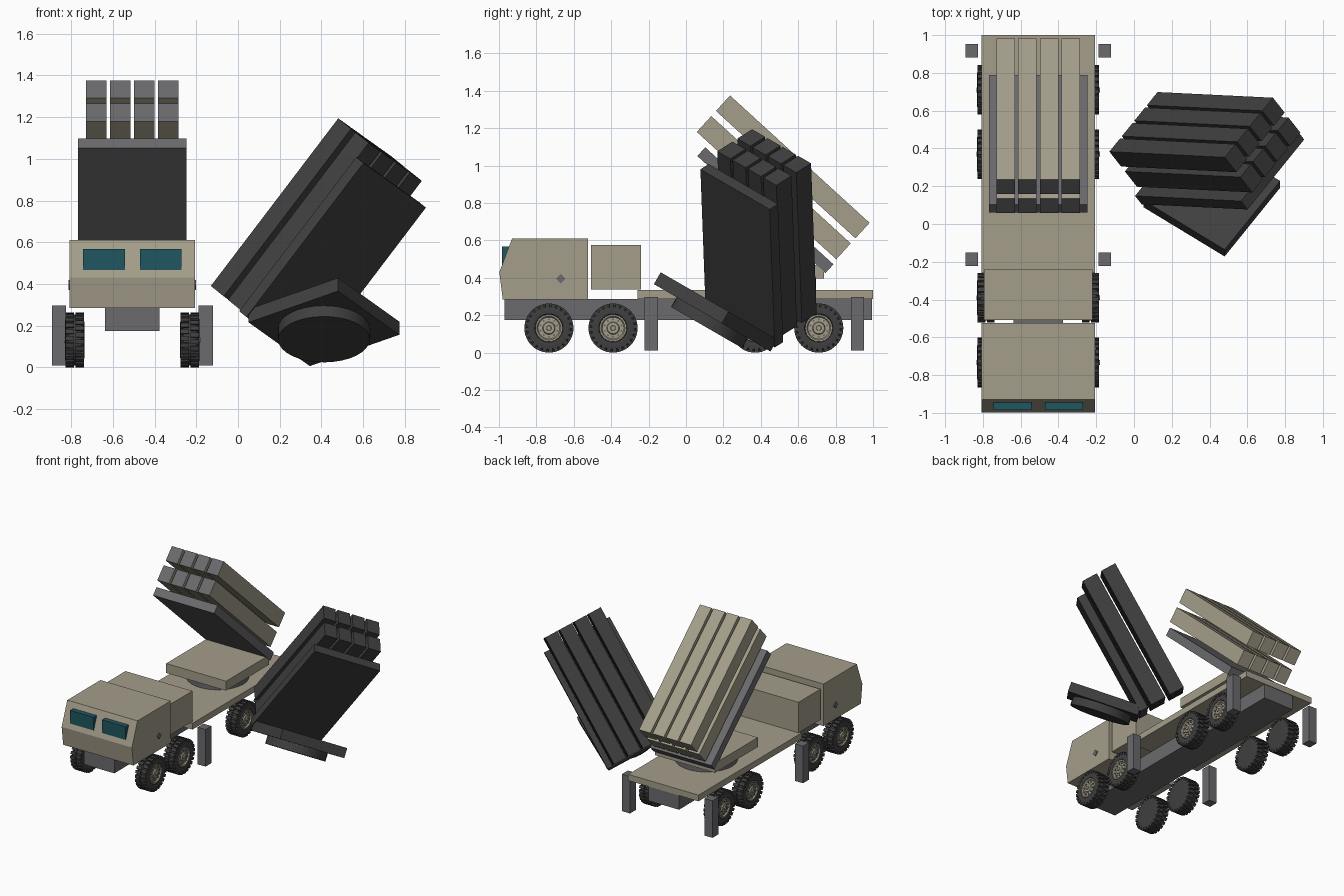
import bpy, bmesh, math
from mathutils import Matrix, Vector

if "Cube" in bpy.data.objects:
    bpy.data.objects.remove(bpy.data.objects["Cube"])

T = Matrix.Translation
R = Matrix.Rotation


def material(name, rgb):
    m = bpy.data.materials.new(name)
    m.diffuse_color = (*rgb, 1)
    m.use_nodes = True
    m.node_tree.nodes["Principled BSDF"].inputs["Base Color"].default_value = m.diffuse_color
    return m


BEIGE = material("sand_beige", (0.37, 0.34, 0.255))
GRAY = material("steel_gray", (0.145, 0.145, 0.155))
DARK = material("dark_gray", (0.05, 0.05, 0.052))
TEAL = material("teal_glass", (0.014, 0.095, 0.12))


def finish(bm, name, mats, smooth=False):
    bmesh.ops.recalc_face_normals(bm, faces=bm.faces)
    me = bpy.data.meshes.new(name)
    bm.to_mesh(me)
    bm.free()
    for m in mats:
        me.materials.append(m)
    ob = bpy.data.objects.new(name, me)
    bpy.context.collection.objects.link(ob)
    if smooth:
        bpy.ops.object.select_all(action='DESELECT')
        ob.select_set(True)
        bpy.context.view_layer.objects.active = ob
        bpy.ops.object.shade_smooth_by_angle(angle=math.radians(35))
    return ob


def add_box(bm, x, y, z, mat=Matrix()):
    """Box from (min, max) pairs."""
    c = Vector(((x[0] + x[1]) / 2, (y[0] + y[1]) / 2, (z[0] + z[1]) / 2))
    s = Matrix.Diagonal((x[1] - x[0], y[1] - y[0], z[1] - z[0], 1))
    return bmesh.ops.create_cube(bm, size=1, matrix=mat @ T(c) @ s)["verts"]


def box(name, x, y, z, m, mat=Matrix()):
    bm = bmesh.new()
    add_box(bm, x, y, z, mat)
    return finish(bm, name, [m])


def add_cyl(bm, r, depth, mat, seg=32):
    return bmesh.ops.create_cone(bm, cap_ends=True, segments=seg, radius1=r,
                                 radius2=r, depth=depth, matrix=mat)["verts"]


CX = -0.507  # truck centre line

# Chassis and bed
box("chassis_frame", (CX - .13, CX + .13), (-.97, .995), (.175, .287), GRAY)
box("cargo_bed", (CX - .3, CX + .3), (-.26, 1), (.287, .335), BEIGE)
box("engine_box", (CX - .286, CX + .286), (-.507, -.24), (.338, .574), BEIGE)

# Cab: side profile extruded across the width
bm = bmesh.new()
profile = [(-.98, .285), (-.525, .285), (-.525, .61), (-.93, .61), (-.998, .43)]
face = bm.faces.new([bm.verts.new((CX - .3, y, z)) for y, z in profile])
ext = bmesh.ops.extrude_face_region(bm, geom=[face])["geom"]
bmesh.ops.translate(bm, vec=(.6, 0, 0),
                    verts=[v for v in ext if isinstance(v, bmesh.types.BMVert)])
finish(bm, "cab", [BEIGE])

for side, s in (("left", -1), ("right", 1)):
    # Windscreen panes
    xs = sorted((CX + s * .036, CX + s * .237))
    box("windscreen_" + side, xs, (-.985, -.93), (.467, .568), TEAL)
    # Diamond plate on the door
    bm = bmesh.new()
    add_cyl(bm, .025, .008, T((CX + s * .302, -.67, .395)) @ R(math.pi / 2, 4, 'Y'), 4)
    finish(bm, "door_diamond_" + side, [GRAY])
    # Stabiliser legs
    for end, y in (("front", -.187), ("rear", .917)):
        xs = sorted((CX + s * .318, CX + s * .386))
        box(f"stabiliser_leg_{end}_{side}", xs, (y - .036, y + .036), (.01, .296), GRAY)


def wheel(label, pos, s):
    """Tyre with two rows of tread blocks and a rim; local z points outwards."""
    base = T(pos) @ R(s * math.pi / 2, 4, 'Y')
    # Tyre lathed from a half section
    section = [(0, -.042), (.085, -.046), (.112, -.043), (.122, -.03),
               (.122, .03), (.112, .043), (.09, .047), (.076, .044), (.072, .03), (0, .03)]
    bm = bmesh.new()
    vs = [bm.verts.new((r, 0, h)) for r, h in section]
    es = [bm.edges.new(p) for p in zip(vs, vs[1:])]
    bmesh.ops.spin(bm, geom=vs + es, axis=(0, 0, 1), cent=(0, 0, 0),
                   angle=math.tau, steps=36, use_merge=True)
    bmesh.ops.remove_doubles(bm, verts=bm.verts, dist=1e-5)
    for row in (-1, 1):
        for i in range(24):
            a = math.tau * (i + row * .25) / 24
            h = sorted((row * .004, row * .045))
            add_box(bm, (.108, .131), (-.011, .011), h, R(a, 4, 'Z'))
    bm.transform(base)
    finish(bm, "tyre_" + label, [DARK], True)

    # Rim dish, hub and bolts
    bm = bmesh.new()
    section = [(.073, .028), (.073, .044), (.064, .044), (.058, .035),
               (.034, .037), (.03, .045), (.014, .045), (.012, .052), (0, .052)]
    vs = [bm.verts.new((r, 0, h)) for r, h in section]
    es = [bm.edges.new(p) for p in zip(vs, vs[1:])]
    bmesh.ops.spin(bm, geom=vs + es, axis=(0, 0, 1), cent=(0, 0, 0),
                   angle=math.tau, steps=24, use_merge=True)
    bmesh.ops.remove_doubles(bm, verts=bm.verts, dist=1e-5)
    bm.transform(base)
    finish(bm, "rim_" + label, [BEIGE], True)
    bm = bmesh.new()
    for i in range(10):
        add_cyl(bm, .006, .008, base @ R(math.tau * i / 10, 4, 'Z') @ T((.047, 0, .038)), 6)
    finish(bm, "rim_bolts_" + label, [GRAY])


for i, y in enumerate((-.733, -.39, .37, .71)):
    for side, s in (("left", -1), ("right", 1)):
        wheel(f"{side}_{i + 1}", (CX + s * .276, y, .131), s)


def launcher(label, place, body, metal):
    """Turntable, tilted backing panel and two rows of four canisters."""
    bm = bmesh.new()
    add_cyl(bm, .22, .062, place @ T((0, .475, .366)), 32)
    finish(bm, "turntable_ring_" + label, [metal], True)
    box("turntable_plate_" + label, (-.256, .256), (.475 - .262, .475 + .262),
        (.395, .468), body, place)
    tilt = place @ R(math.radians(-42.4), 4, 'X')
    box("launch_panel_" + label, (-.261, .261), (-.664, .264), (.817, .88), metal, tilt)
    out = (tilt.to_3x3() @ Vector((0, -1, 0))).normalized()
    for row, n in (("lower", (.91, 1.025)), ("upper", (1.062, 1.174))):
        for k in range(4):
            x = (k - 1.5) * .1155
            bm = bmesh.new()
            add_box(bm, (x - .049, x + .049), (-.753, .257), n, tilt)
            ob = finish(bm, f"canister_{label}_{row}_{k + 1}", [body, metal])
            for p in ob.data.polygons:  # muzzle end in metal colour
                p.material_index = 1 if p.normal.dot(out) > .9 else 0


# Launcher on the truck, and the detached dark one beside it
launcher("mounted", T((CX, 0, 0)), BEIGE, GRAY)
detached = (T((.412, .11, .134)) @ R(math.radians(-30), 4, 'X')
            @ R(math.radians(55), 4, 'Z') @ T((0, -.475, -.335)))
launcher("detached", detached, DARK, DARK)
